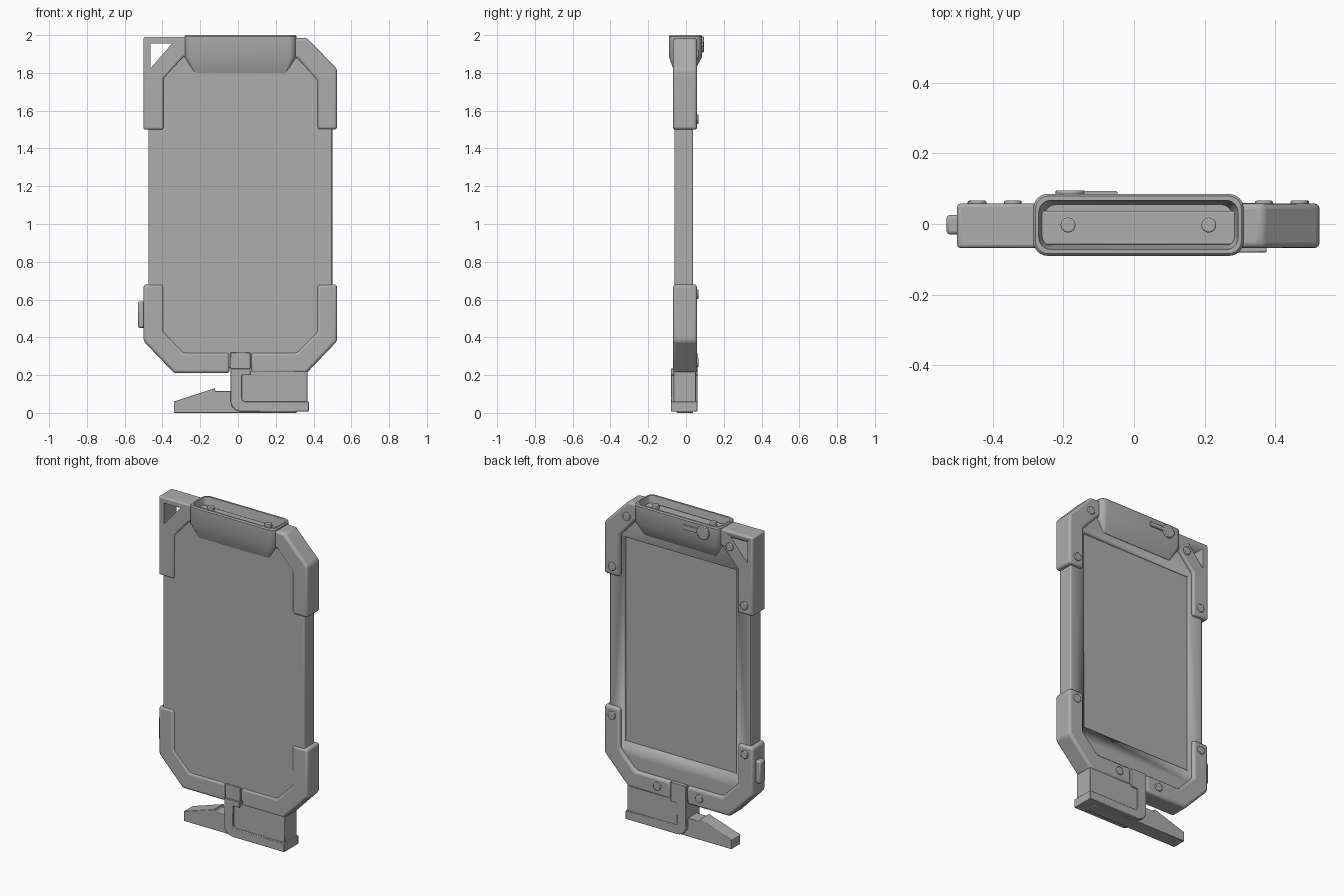
import bpy, bmesh, math
from mathutils import Matrix, Vector

cube = bpy.data.objects.get("Cube")
if cube:
    bpy.data.objects.remove(cube)

grey = bpy.data.materials.new("mid grey")
grey.use_nodes = True
tone = (0.42, 0.42, 0.42, 1)
grey.diffuse_color = tone
grey.node_tree.nodes["Principled BSDF"].inputs["Base Color"].default_value = tone

MID = 0.0125            # centre line of the case
FRONT, BACK = -0.068, 0.058


def finish(name, bm, bevel=0, segments=2):
    bmesh.ops.recalc_face_normals(bm, faces=bm.faces)
    mesh = bpy.data.meshes.new(name)
    bm.to_mesh(mesh)
    bm.free()
    mesh.materials.append(grey)
    obj = bpy.data.objects.new(name, mesh)
    bpy.context.collection.objects.link(obj)
    bpy.ops.object.select_all(action='DESELECT')
    obj.select_set(True)
    bpy.context.view_layer.objects.active = obj
    bpy.ops.object.shade_smooth_by_angle(angle=math.radians(35))
    if bevel:
        mod = obj.modifiers.new("Bevel", 'BEVEL')
        mod.width, mod.segments = bevel, segments
        mod.limit_method = 'ANGLE'
        mod.angle_limit = math.radians(40)
    return obj


def prism(name, outline, y0, y1, bevel=0, segments=2):
    """Extrude an (x, z) outline from y0 to y1."""
    bm = bmesh.new()
    face = bm.faces.new([bm.verts.new((x, y0, z)) for x, z in outline])
    out = bmesh.ops.extrude_face_region(bm, geom=[face])
    verts = [v for v in out["geom"] if isinstance(v, bmesh.types.BMVert)]
    bmesh.ops.translate(bm, verts=verts, vec=(0, y1 - y0, 0))
    return finish(name, bm, bevel, segments)


def rect(x0, x1, z0, z1):
    return [(x0, z0), (x1, z0), (x1, z1), (x0, z1)]


def disc(name, centre, radius, depth, axis='Y'):
    bm = bmesh.new()
    bmesh.ops.create_cone(bm, cap_ends=True, segments=24, radius1=radius,
                          radius2=radius, depth=depth)
    if axis == 'Y':
        bm.transform(Matrix.Rotation(math.pi / 2, 4, 'X'))
    bm.transform(Matrix.Translation(Vector(centre)))
    return finish(name, bm, 0.004)


def arc(cx, cz, r, start, end, steps=6):
    angles = [math.radians(start + (end - start) * i / steps) for i in range(steps + 1)]
    return [(cx + r * math.cos(a), cz + r * math.sin(a)) for a in angles]


def cut(target, cutter):
    cutter.hide_render = True
    cutter.hide_viewport = True
    mod = target.modifiers.new("Cut", 'BOOLEAN')
    mod.operation, mod.object, mod.solver = 'DIFFERENCE', cutter, 'EXACT'


# Slab body with a recessed screen in the back
body = prism("body", [(-0.475, 0.39), (-0.33, 0.235), (0.355, 0.235), (0.5, 0.39),
                      (0.5, 1.77), (0.315, 1.96), (-0.29, 1.96), (-0.475, 1.77)],
             -0.06, 0.037, 0.006)
cut(body, prism("screen_cutter", rect(-0.375, 0.4, 0.475, 1.75), 0.022, 0.1))

# Bottom corner guards, mirrored about the centre line
half = [(0.0575, 0.21), (0.35, 0.21), (0.5125, 0.38), (0.5125, 0.68),
        (0.4075, 0.68), (0.4075, 0.43), (0.3, 0.32), (0.0575, 0.32)]
for side, label in ((1, "left"), (-1, "right")):
    prism("bottom_guard_" + label, [(MID + side * x, z) for x, z in half],
          FRONT, BACK, 0.015, 3)

# Top corner guards: one chamfered, one square with a lanyard hole
prism("top_guard_left", [(0.525, 1.5), (0.525, 1.82), (0.365, 1.985), (0.29, 1.985),
                         (0.29, 1.885), (0.315, 1.875), (0.42, 1.76), (0.42, 1.5)],
      FRONT, BACK, 0.015, 3)
loop = prism("top_guard_right", [(-0.5, 1.5), (-0.5, 1.99), (-0.27, 1.99),
                                 (-0.27, 1.885), (-0.29, 1.885), (-0.395, 1.77),
                                 (-0.395, 1.5)], FRONT, BACK, 0.015, 3)
cut(loop, prism("lanyard_hole_cutter", [(-0.463, 1.825), (-0.463, 1.955), (-0.35, 1.955)],
                -0.2, 0.2))

# Screws on the back of the guards
for x, z in ((0.355, 1.895), (0.455, 1.555), (0.458, 0.627), (0.145, 0.268)):
    for side in (1, -1):
        disc("guard_screw", (MID + side * x, BACK, z), 0.025, 0.016)


# Top cap: tapered socket with a rounded rim and hollow
def rounded_ring(bm, hx, y0, y1, r, z):
    corners = ((hx - r, y1 - r, 0), (r - hx, y1 - r, 90),
               (r - hx, y0 + r, 180), (hx - r, y0 + r, 270))
    return [bm.verts.new((MID + x, y, z)) for cx, cy, a in corners
            for x, y in arc(cx, cy, r, a, a + 90)]


bm = bmesh.new()
sections = ((0.245, -0.06, 0.04, 0.01, 1.80), (0.297, -0.09, 0.085, 0.04, 1.885),
            (0.297, -0.09, 0.085, 0.04, 1.993), (0.291, -0.084, 0.079, 0.036, 2.0),
            (0.282, -0.072, 0.067, 0.034, 2.0), (0.265, -0.06, 0.055, 0.032, 1.93))
rings = [rounded_ring(bm, *s) for s in sections]
for a, b in zip(rings, rings[1:]):
    for i in range(len(a)):
        j = (i + 1) % len(a)
        bm.faces.new((a[i], a[j], b[j], b[i]))
bm.faces.new(rings[0])
bm.faces.new(rings[-1])
finish("top_cap", bm)
for side in (1, -1):
    disc("socket_peg", (MID + side * 0.199, -0.003, 1.955), 0.021, 0.06, 'Z')

# Latch on the back of the cap
disc("latch_knob", (-0.18, 0.085, 1.95), 0.042, 0.02)
prism("latch_bar", rect(-0.17, -0.047, 1.937, 1.965), 0.08, 0.093, 0.003)

# Side button
bm = bmesh.new()
bmesh.ops.create_cube(bm, size=1)
bm.transform(Matrix.Translation((-0.505, -0.002, 0.52)) @ Matrix.Diagonal((0.05, 0.056, 0.14, 1)))
finish("side_button", bm, 0.01)

# Foot: stub, curved strap, block and lever
prism("foot_stub", rect(-0.04, 0.065, 0.2, 0.32), -0.07, 0.06, 0.003)
strap = ([(0.065, 0.235), (-0.04, 0.235)] + arc(0.02, 0.067, 0.06, 180, 270)
         + [(0.375, 0.007), (0.375, 0.06)] + arc(0.04, 0.08, 0.02, 270, 180)
         + [(0.02, 0.2), (0.065, 0.2)])
prism("foot_strap", strap, -0.08, 0.06, 0.003)
prism("foot_block", rect(0.01, 0.368, 0.05, 0.22), -0.066, 0.052, 0.003)
prism("foot_lever", [(-0.34, 0), (-0.34, 0.06), (-0.14, 0.125), (-0.125, 0.132),
                     (-0.12, 0.115), (-0.03, 0.115), (-0.03, 0.03), (0.31, 0.03),
                     (0.31, 0)], -0.05, 0.038, 0.003)
